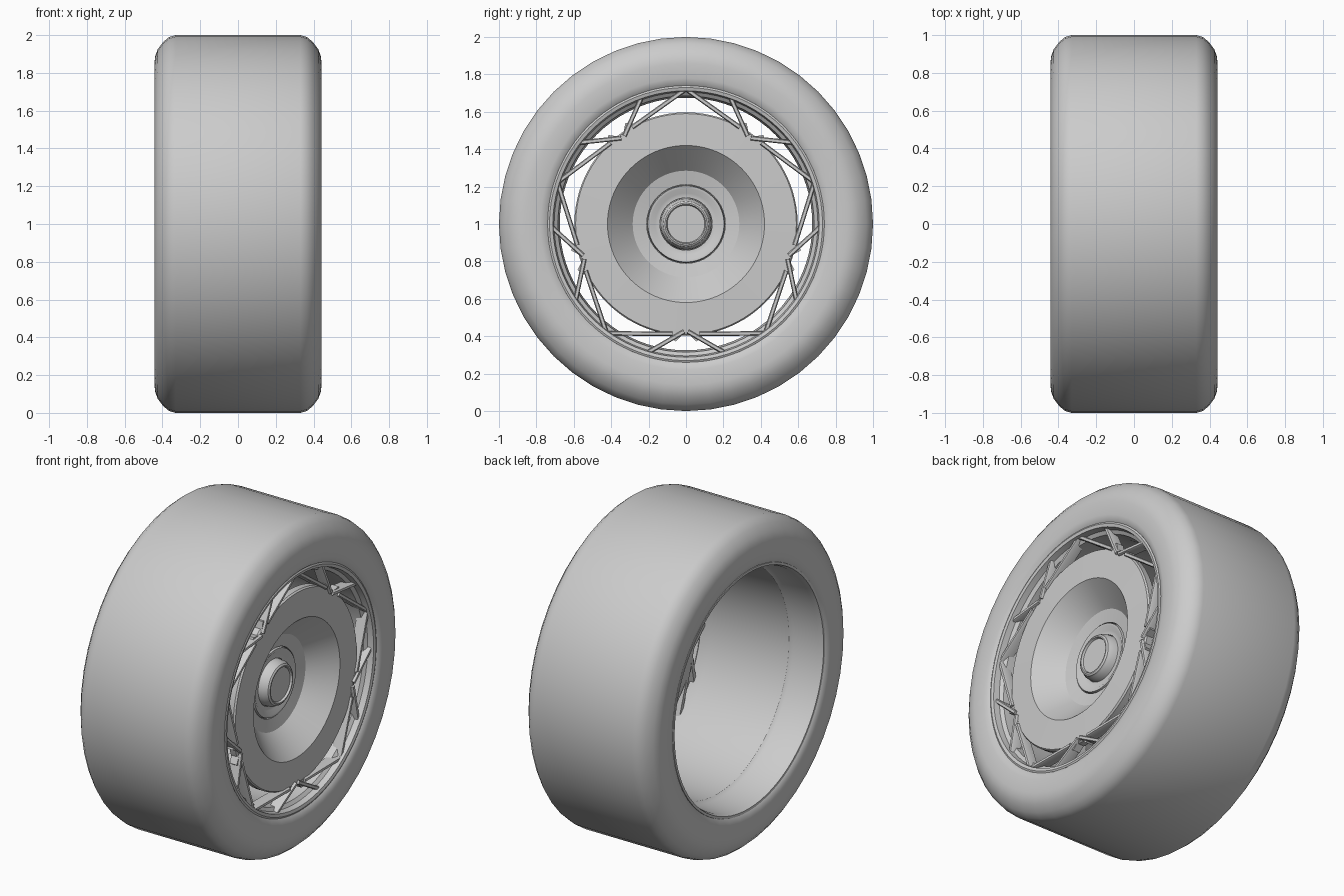
import bpy, bmesh
from math import sin, cos, pi, radians
from mathutils import Vector

if "Cube" in bpy.data.objects:
    bpy.data.objects.remove(bpy.data.objects["Cube"])

CENTRE_Z = 1.0


def finish(name, bm, angle=35):
    bmesh.ops.recalc_face_normals(bm, faces=bm.faces)
    me = bpy.data.meshes.new(name)
    bm.to_mesh(me)
    bm.free()
    ob = bpy.data.objects.new(name, me)
    bpy.context.collection.objects.link(ob)
    bpy.context.view_layer.objects.active = ob
    ob.select_set(True)
    bpy.ops.object.shade_smooth_by_angle(angle=radians(angle))
    ob.select_set(False)
    return ob


def polar(x, r, a):
    """Angle a (radians) is measured from straight up around the x axis."""
    return Vector((x, r * sin(a), CENTRE_Z + r * cos(a)))


def lathe(name, profile, seg=64, closed=True, angle=35):
    """Turn (x, radius) points around the axle; radius 0 makes a pole."""
    bm = bmesh.new()
    rings = []
    for x, r in profile:
        if r == 0:
            rings.append([bm.verts.new(polar(x, 0, 0))] * seg)
        else:
            rings.append([bm.verts.new(polar(x, r, 2 * pi * i / seg)) for i in range(seg)])
    pairs = list(zip(rings, rings[1:]))
    if closed:
        pairs.append((rings[-1], rings[0]))
    for a, b in pairs:
        for i in range(seg):
            j = (i + 1) % seg
            quad = list(dict.fromkeys((a[i], a[j], b[j], b[i])))
            if len(quad) > 2:
                bm.faces.new(quad)
    return finish(name, bm, angle)


# Tyre: flat tread, rounded shoulders, flat sidewalls
half = [(0.33, 1.0), (0.365, 0.99), (0.395, 0.965), (0.425, 0.925), (0.438, 0.89),
        (0.442, 0.86), (0.44, 0.78), (0.43, 0.745), (0.41, 0.728)]
tyre = half + [(-x, r) for x, r in reversed(half)]
lathe("tyre", tyre, 48)

# Rim barrel: stepped lips either side of a hollow drum
lathe("rim_barrel", [(0.425, 0.74), (0.43, 0.73), (0.425, 0.712), (0.39, 0.705), (0.375, 0.685),
                     (0.30, 0.675), (-0.22, 0.69), (-0.24, 0.705), (-0.40, 0.715),
                     (-0.43, 0.725), (-0.43, 0.74), (-0.39, 0.745), (0.39, 0.745)], 80)

# Dished wheel disc with conical recess
lathe("wheel_disc", [(0.385, 0.597), (0.395, 0.59), (0.40, 0.42), (0.26, 0.285), (0.245, 0.21),
                     (0.22, 0.21), (0.21, 0.0), (0.18, 0.0), (0.20, 0.28), (0.34, 0.43),
                     (0.345, 0.597)], 80, closed=True, angle=25)

# Hub collar and centre nut
lathe("hub_collar", [(0.235, 0.208), (0.252, 0.203), (0.252, 0.19), (0.235, 0.165),
                     (0.235, 0.14), (0.20, 0.14), (0.20, 0.208)], 64)
lathe("centre_nut", [(0.20, 0.0), (0.20, 0.14), (0.265, 0.135), (0.28, 0.125), (0.29, 0.122),
                     (0.297, 0.112), (0.297, 0.105), (0.285, 0.10), (0.285, 0.0)],
      64, closed=False)


def bar(bm, p, q, width, x0, x1):
    """Tapered-free flat bar between two polar points (degrees, radius)."""
    a, b = (polar(0, r, radians(d)) for d, r in (p, q))
    side = (b - a).normalized().cross(Vector((1, 0, 0))) * width / 2
    vs = []
    for x, w in ((x0, 1.0), (x1 - 0.008, 1.0), (x1, 0.6)):
        off = Vector((x, 0, 0))
        vs.append([bm.verts.new(c + off) for c in (a - side * w, b - side * w, b + side * w, a + side * w)])
    bm.faces.new(vs[0])
    bm.faces.new(vs[2])
    for lo, hi in zip(vs, vs[1:]):
        for i in range(4):
            j = (i + 1) % 4
            bm.faces.new((lo[i], lo[j], hi[j], hi[i]))


# Lattice spokes and corner webs: five mirrored groups
bm = bmesh.new()
for k in range(5):
    c = 72 * k
    for s in (-1, 1):
        bar(bm, (c, 0.722), (c + s * 29, 0.592), 0.024, 0.345, 0.408)
        bar(bm, (c + s * 19, 0.722), (c + s * 35, 0.575), 0.024, 0.345, 0.41)
finish("lattice_spokes", bm)

bm = bmesh.new()
for k in range(5):
    c = 72 * k + 36
    # small solid web where the spokes meet the disc
    ring = [(-8.5, 0.585), (-8, 0.612), (-5, 0.63), (-1.5, 0.59), (1.5, 0.59), (5, 0.63), (8, 0.612), (8.5, 0.585)]
    lo, hi = ([bm.verts.new(polar(x, r, radians(c + d))) for d, r in ring] for x in (0.35, 0.397))
    bm.faces.new(lo)
    bm.faces.new(hi)
    for i in range(len(ring)):
        j = (i + 1) % len(ring)
        bm.faces.new((lo[i], lo[j], hi[j], hi[i]))
finish("spoke_webs", bm)
